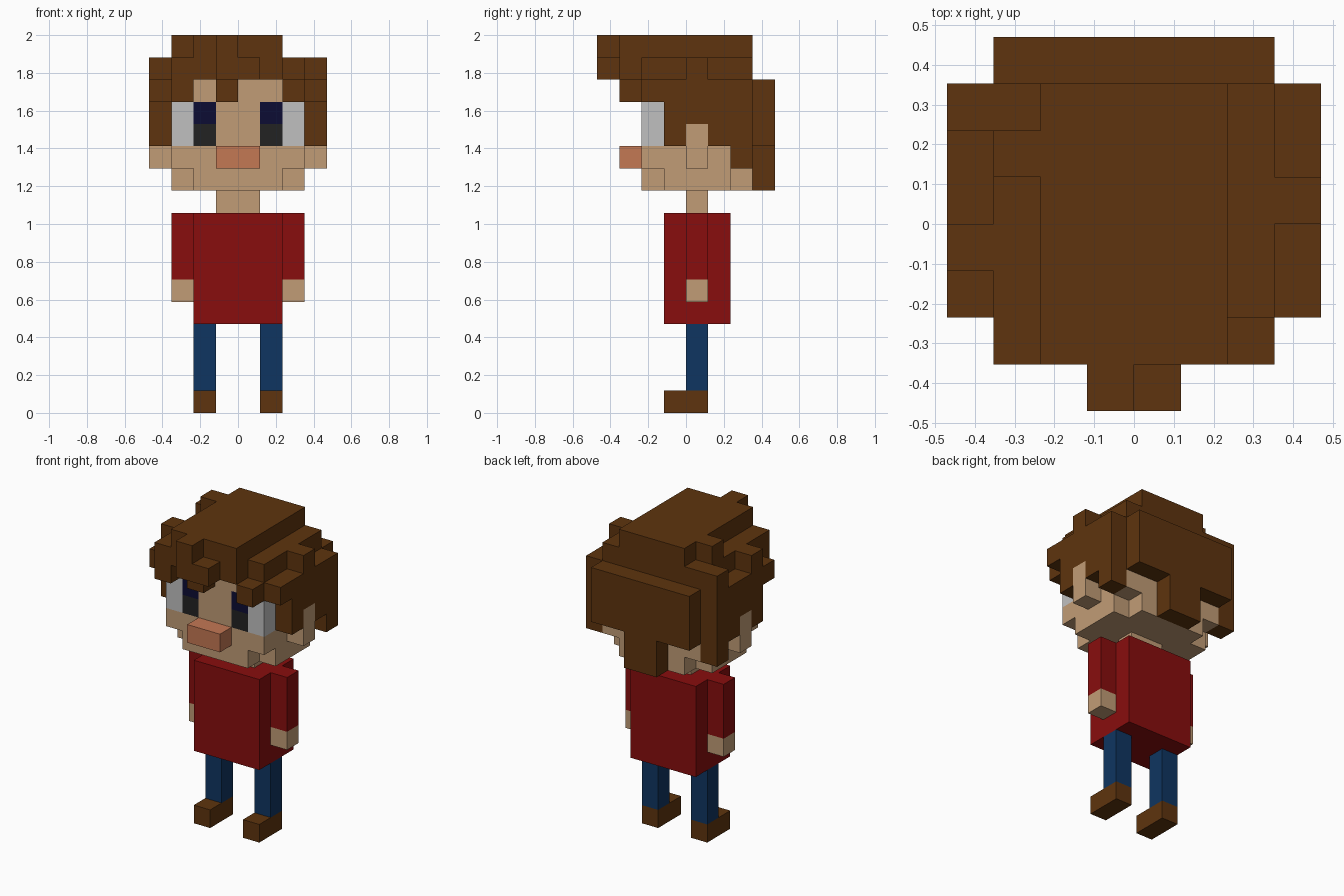
import bpy, bmesh
from mathutils import Matrix

cube = bpy.data.objects.get("Cube")
if cube:
    bpy.data.objects.remove(cube, do_unlink=True)

U = 2 / 17  # one voxel


def material(name, hex_rgb):
    def lin(c):
        c /= 255
        return c / 12.92 if c <= 0.04045 else ((c + 0.055) / 1.055) ** 2.4
    col = tuple(lin(hex_rgb >> s & 255) for s in (16, 8, 0)) + (1.0,)
    m = bpy.data.materials.new(name)
    m.diffuse_color = col
    m.use_nodes = True
    m.node_tree.nodes["Principled BSDF"].inputs["Base Color"].default_value = col
    return m


skin = material("skin", 0xC19C76)
brown = material("brown", 0x5E340E)
red = material("red", 0x880D0D)
blue = material("denim_blue", 0x0F3561)
white = material("eye_white", 0xC0C0C0)
navy = material("navy", 0x0C0C33)
black = material("black", 0x222222)
rose = material("nose_rose", 0xC47854)


def part(name, mat, *boxes):
    """Boxes are (x0, x1, y0, y1, z0, z1) in voxels."""
    bm = bmesh.new()
    for x0, x1, y0, y1, z0, z1 in boxes:
        centre = Matrix.Translation(((x0 + x1) / 2, (y0 + y1) / 2, (z0 + z1) / 2))
        size = Matrix.Diagonal((x1 - x0, y1 - y0, z1 - z0, 1))
        bmesh.ops.create_cube(bm, size=1, matrix=Matrix.Scale(U, 4) @ centre @ size)
    me = bpy.data.meshes.new(name)
    bm.to_mesh(me)
    bm.free()
    me.materials.append(mat)
    ob = bpy.data.objects.new(name, me)
    bpy.context.collection.objects.link(ob)
    return ob


def pair(name, mat, *boxes):
    """Build a part on the left (+x) and its mirror on the right."""
    part("left_" + name, mat, *boxes)
    part("right_" + name, mat, *[(-b[1], -b[0]) + tuple(b[2:]) for b in boxes])


# Body and limbs
part("shirt", red, (-2, 2, -1, 2, 4, 9))
pair("sleeve", red, (2, 3, 0, 1, 6, 9))
pair("hand", skin, (2, 3, 0, 1, 5, 6))
pair("leg", blue, (1, 2, 0, 1, 1, 4))
pair("shoe", brown, (1, 2, -1, 1, 0, 1))
part("neck", skin, (-1, 1, 0, 1, 9, 10))

# Head
part("jaw", skin, (-2, 2, -2, 3, 10, 11), (-3, -2, -1, 2, 10, 11), (2, 3, -1, 2, 10, 11))
part("face", skin,
     (-3, 3, -2, 3, 11, 12),
     (-3, 3, -1, 3, 12, 14),
     (-1, 1, -2, -1, 12, 14),
     (-3, 3, -2, 3, 14, 15))
part("nose", rose, (-1, 1, -3, -2, 11, 12))
pair("ear", skin, (3, 4, 0, 1, 11, 13))
pair("eye_white", white, (2, 3, -2, -1, 12, 14))
pair("eye_upper", navy, (1, 2, -2, -1, 13, 14))
pair("eye_lower", black, (1, 2, -2, -1, 12, 13))

# Hair
part("hair_top", brown,
     (-2, 2, -3, 3, 16, 17), (-3, -2, 1, 2, 16, 17),
     (-3, 3, -2, 3, 15, 16), (-3, 2, -3, -2, 15, 16))
part("hair_fringe", brown,
     (-1, 0, -4, -3, 15, 17), (0, 1, -4, -3, 15, 16),
     (-1, 0, -3, -2, 14, 15),
     (-3, -2, -3, -2, 14, 15), (2, 3, -3, -2, 14, 15))
part("hair_back", brown, (-3, 3, 3, 4, 12, 15), (-1, 1, 3, 4, 10, 12))

# Side locks: front to back rows, each with its own bottom; tops differ per side
bottoms = (14, 12, 13, 12, 11)
for side, x0, tops in (("left", 3, (15, 15, 16, 15, 15)),
                       ("right", -4, (15, 16, 15, 15, 16))):
    part(side + "_hair", brown,
         *[(x0, x0 + 1, i - 2, i - 1, lo, hi)
           for i, (lo, hi) in enumerate(zip(bottoms, tops))])
